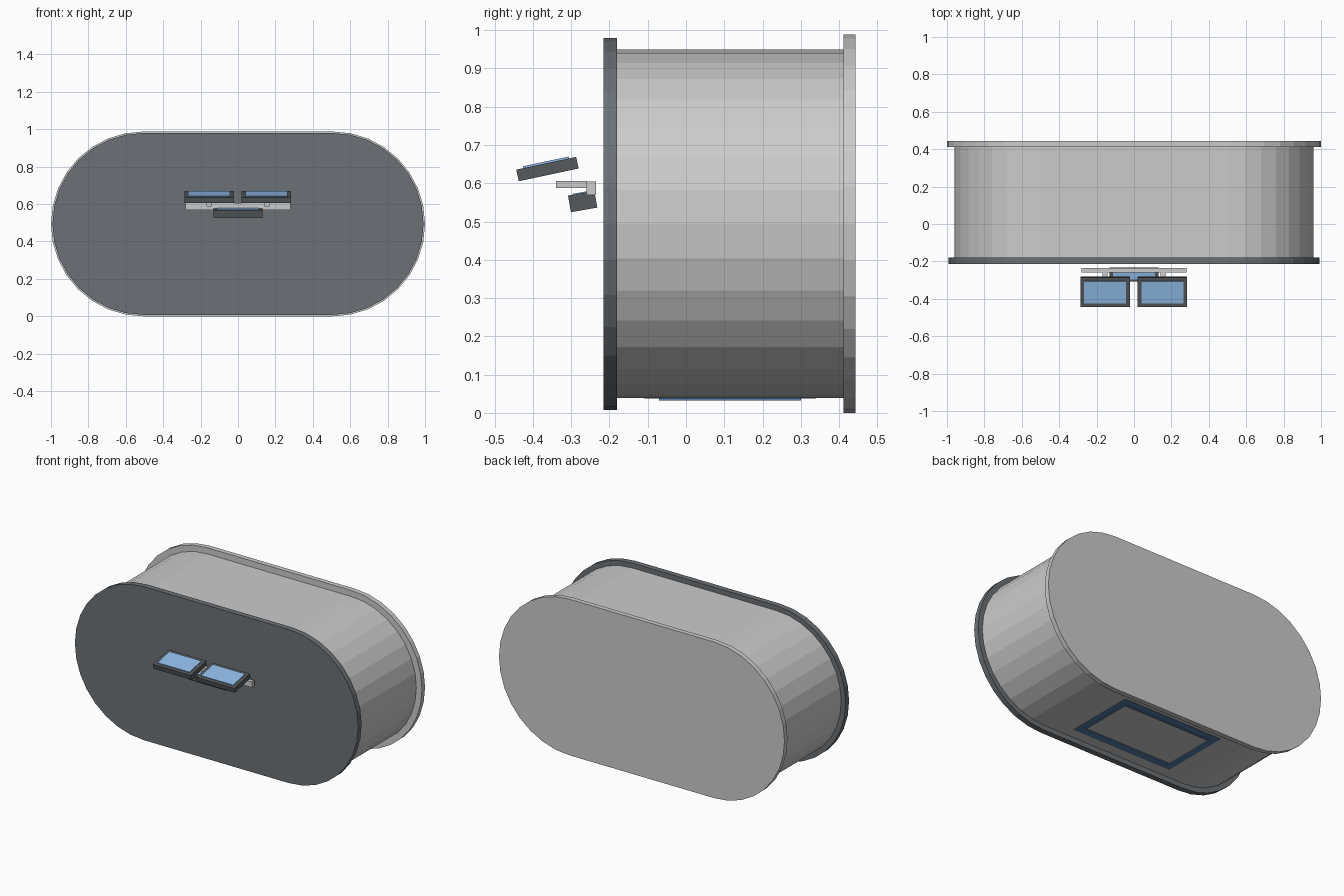
import bpy, math
from mathutils import Matrix, Vector

if "Cube" in bpy.data.objects:
    bpy.data.objects.remove(bpy.data.objects["Cube"])

def material(name, rgb):
    m = bpy.data.materials.new(name)
    m.diffuse_color = (*rgb, 1)
    m.use_nodes = True
    m.node_tree.nodes["Principled BSDF"].inputs["Base Color"].default_value = m.diffuse_color
    return m

PLATE = material("plate_dark", (0.15, 0.165, 0.18))
CASE = material("case_dark", (0.09, 0.1, 0.11))
SCREEN = material("screen_blue", (0.28, 0.5, 0.8))
NAVY = material("frame_navy", (0.1, 0.22, 0.4))
ZC, HALF_FLAT = 0.494, 0.506

def mesh_object(name, verts, faces, mat=None):
    me = bpy.data.meshes.new(name)
    me.from_pydata(verts, [], faces)
    ob = bpy.data.objects.new(name, me)
    bpy.context.collection.objects.link(ob)
    if mat:
        me.materials.append(mat)
    return ob

def stadium(name, r, y0, y1, mat=None):
    """Rounded-end slab in the XZ plane, extruded along Y."""
    pts = []
    for side in (1, -1):
        for i in range(17):
            a = math.radians(-90 + i * 11.25)
            pts.append((side * (HALF_FLAT + r * math.cos(a)), ZC + side * r * math.sin(a)))
    n = len(pts)
    verts = [(x, y, z) for y in (y0, y1) for x, z in pts]
    faces = [tuple(range(n)), tuple(range(2 * n - 1, n - 1, -1))]
    faces += [(i, i + n, (i + 1) % n + n, (i + 1) % n) for i in range(n)]
    return mesh_object(name, verts, faces, mat)

def box(name, center, size, tilt=0, mat=None, lift=0):
    """Box tilted about X; lift moves it along its own tilted normal."""
    rot = Matrix.Rotation(math.radians(tilt), 3, 'X')
    verts = [Vector(center) + rot @ Vector((x * size[0] / 2, y * size[1] / 2, z * size[2] / 2 + lift))
             for x in (-1, 1) for y in (-1, 1) for z in (-1, 1)]
    faces = [(0, 1, 3, 2), (4, 6, 7, 5), (0, 4, 5, 1), (2, 3, 7, 6), (0, 2, 6, 4), (1, 5, 7, 3)]
    return mesh_object(name, verts, faces, mat)

def frame(name, cy, w, d, t, z0, z1, mat):
    """Flat rectangular ring of border t."""
    verts = [(sx * (w / 2 - k), cy + sy * (d / 2 - k), z)
             for z in (z0, z1) for k in (0, t)
             for sx, sy in ((-1, -1), (1, -1), (1, 1), (-1, 1))]
    faces = []
    for i in range(4):
        j = (i + 1) % 4
        faces += [(i, i + 4, j + 4, j), (i + 8, j + 8, j + 12, i + 12),
                  (i, j, j + 8, i + 8), (i + 4, i + 12, j + 12, j + 4)]
    return mesh_object(name, verts, faces, mat)

# Main drum with its two end plates
stadium("drum_body", 0.455, -0.18, 0.412)
stadium("front_plate", 0.486, -0.215, -0.18, PLATE)
stadium("back_plate", 0.494, 0.412, 0.443)

# Window frame under the drum
frame("bottom_frame", 0.115, 0.70, 0.45, 0.04, 0.037, 0.045, NAVY)
frame("bottom_frame_lip", 0.115, 0.64, 0.37, 0.015, 0.033, 0.045, NAVY)

# Pair of tilted displays on support arms
for side, label in ((-1, "left"), (1, "right")):
    c = (side * 0.153 - 0.001, -0.362, 0.637)
    box(label + "_display_case", c, (0.265, 0.16, 0.031), 12, CASE)
    box(label + "_display_screen", c, (0.225, 0.122, 0.006), 12, SCREEN, lift=0.0175)
    box(label + "_support_arm", (side * 0.155, -0.299, 0.597), (0.025, 0.08, 0.018))

# Cross bar and lower keypad
box("cross_bar", (0, -0.248, 0.587), (0.56, 0.025, 0.036))
box("keypad_case", (0, -0.27, 0.552), (0.264, 0.07, 0.044), 10, CASE)
box("keypad_screen", (0, -0.27, 0.552), (0.225, 0.045, 0.004), 10, SCREEN, lift=0.0225)
